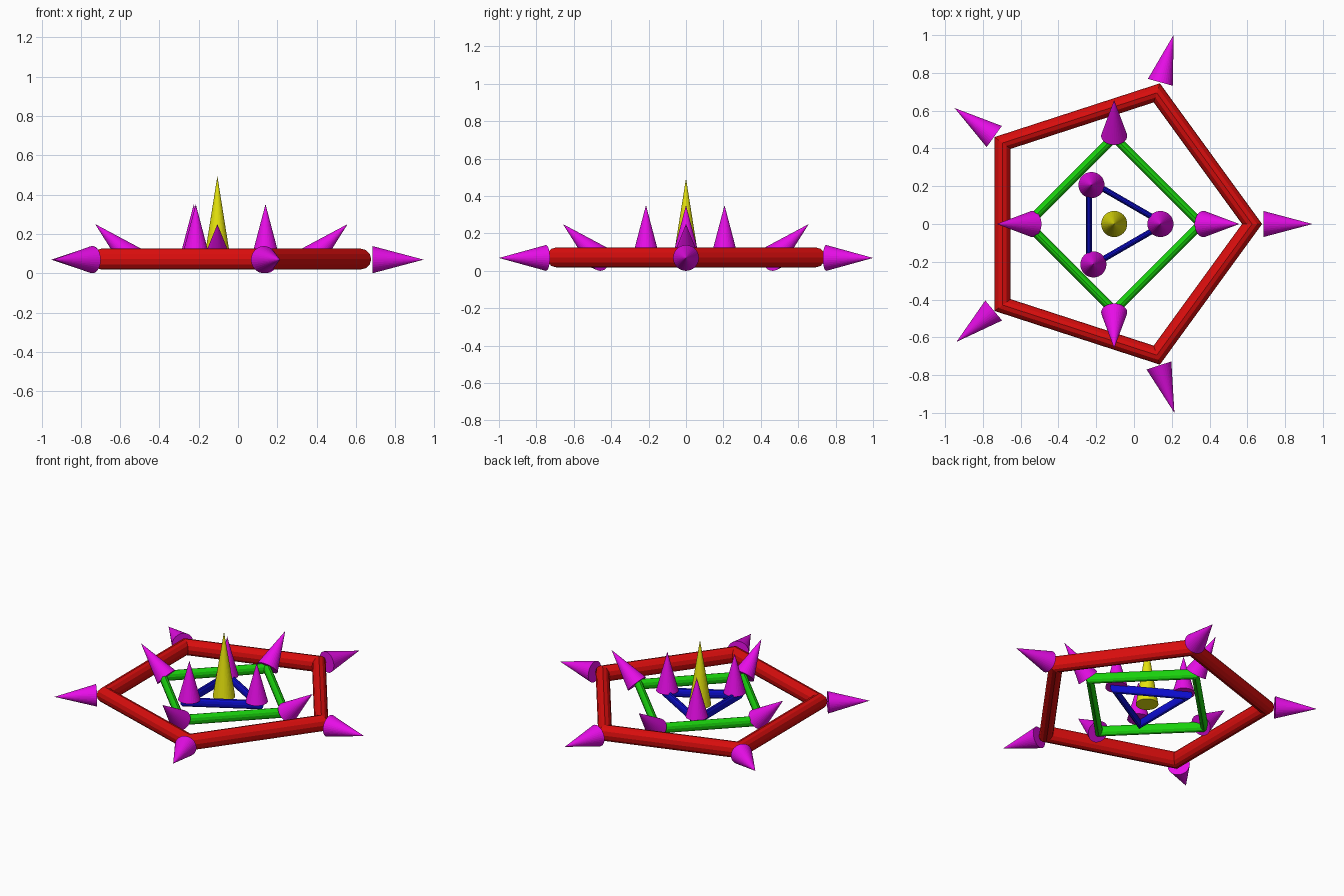
import bpy
from mathutils import Vector

cube = bpy.data.objects.get("Cube")
if cube:
    bpy.data.objects.remove(cube, do_unlink=True)


def material(name, rgb):
    m = bpy.data.materials.new(name)
    m.use_nodes = True
    col = (*rgb, 1.0)
    m.diffuse_color = col
    m.node_tree.nodes["Principled BSDF"].inputs["Base Color"].default_value = col
    return m


RED = material("red", (0.7, 0.004, 0.004))
GREEN = material("green", (0.01, 0.65, 0.004))
BLUE = material("blue", (0.004, 0.004, 0.65))
MAGENTA = material("magenta", (0.8, 0.004, 0.8))
YELLOW = material("yellow", (0.8, 0.78, 0.004))

CX = -0.105      # common centre of the rings
RING_Z = 0.072
CONE_R = 0.069


def ring(name, sides, radius, tube, mat):
    """Polygonal ring: a torus with very few major segments."""
    bpy.ops.mesh.primitive_torus_add(
        major_segments=sides, minor_segments=12, major_radius=radius,
        minor_radius=tube, location=(CX, 0, RING_Z))
    ob = bpy.context.object
    ob.name = name
    ob.data.materials.append(mat)


def spike(name, base, tip, mat):
    """Closed cone running from its base centre to its tip."""
    base, tip = Vector(base), Vector(tip)
    axis = tip - base
    bpy.ops.mesh.primitive_cone_add(
        vertices=32, radius1=CONE_R, radius2=0, depth=axis.length,
        location=(base + tip) / 2)
    ob = bpy.context.object
    ob.name = name
    ob.rotation_euler = axis.to_track_quat('Z', 'Y').to_euler()
    ob.data.materials.append(mat)


# Three nested rings
ring("outer_pentagon_ring", 5, 0.73, 0.053, RED)
ring("middle_square_ring", 4, 0.46, 0.034, GREEN)
ring("inner_triangle_ring", 3, 0.265, 0.031, BLUE)

# Central spike
spike("center_spike", (CX, 0, 0.06), (CX, 0, 0.495), YELLOW)

# Upright spikes on the triangle corners
for i, (x, y) in enumerate([(0.14, 0), (-0.225, 0.206), (-0.215, -0.214)]):
    spike(f"inner_spike_{i + 1}", (x, y, 0.09), (x, y, 0.351), MAGENTA)

# Spikes leaning outward on the square corners
for i, (x, y, dx, dy) in enumerate([(0.368, 0, 1, 0), (CX, 0.466, 0, 1),
                                    (-0.537, 0, -1, 0), (CX, -0.468, 0, -1)]):
    spike(f"middle_spike_{i + 1}", (x, y, 0.073),
          (x + 0.19 * dx, y + 0.19 * dy, 0.25), MAGENTA)

# Level spikes pointing out from the pentagon corners
outer = [((0.685, 0), (0.945, 0)),
         ((0.14, 0.75), (0.209, 1.0)),
         ((-0.74, 0.463), (-0.95, 0.614)),
         ((-0.743, -0.458), (-0.94, -0.624)),
         ((0.132, -0.749), (0.214, -1.0))]
for i, (b, t) in enumerate(outer):
    spike(f"outer_spike_{i + 1}", (*b, CONE_R), (*t, CONE_R), MAGENTA)
